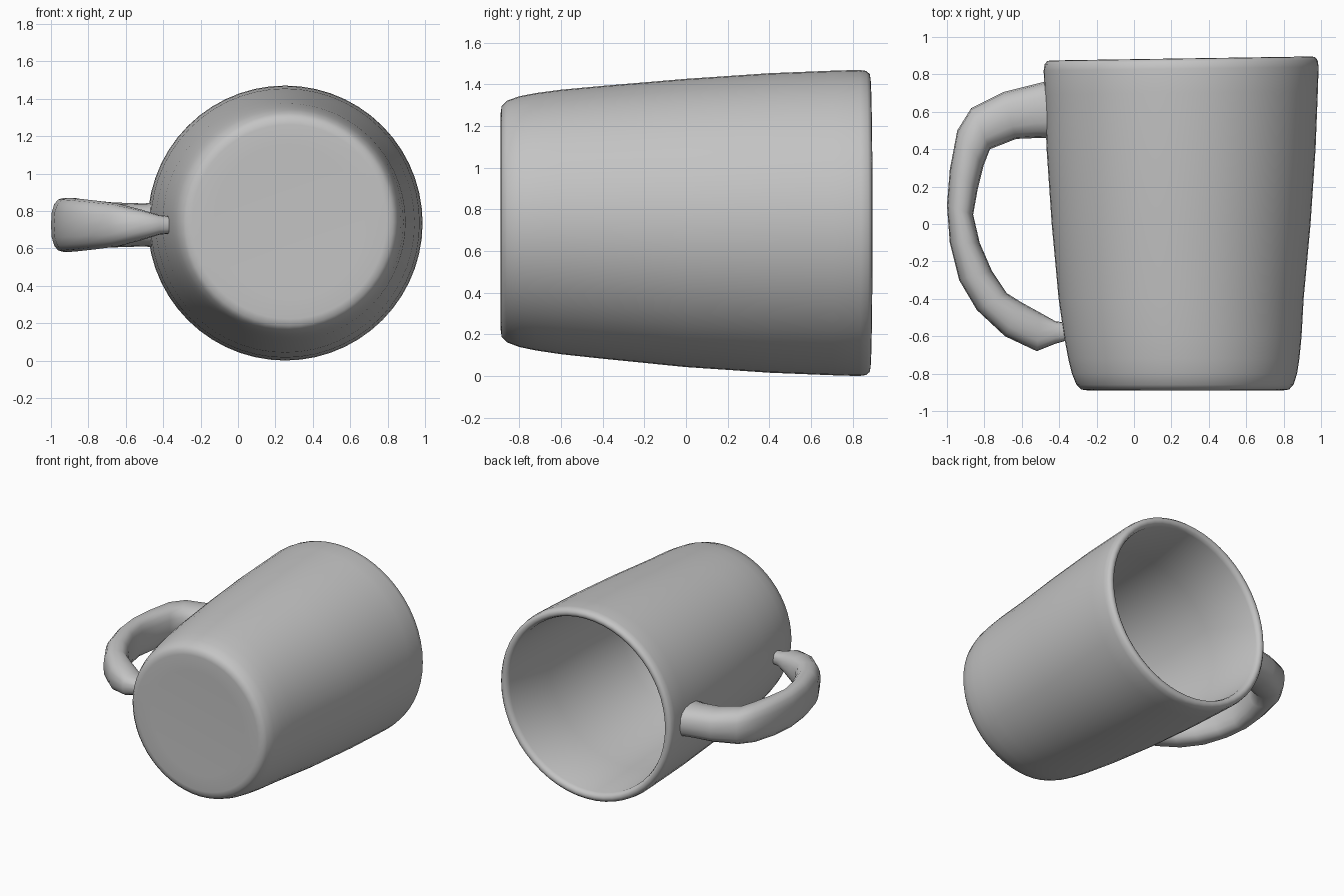
import bpy, bmesh, math
from mathutils import Vector

if "Cube" in bpy.data.objects:
    bpy.data.objects.remove(bpy.data.objects["Cube"])

clay = bpy.data.materials.new("grey clay")
clay.diffuse_color = (0.55, 0.55, 0.55, 1)
clay.use_nodes = True
clay.node_tree.nodes["Principled BSDF"].inputs["Base Color"].default_value = clay.diffuse_color


def loft(name, rings):
    """Skin a closed tube over a list of point rings, capping both ends."""
    bm = bmesh.new()
    loops = [[bm.verts.new(p) for p in ring] for ring in rings]
    n = len(loops[0])
    for a, b in zip(loops, loops[1:]):
        for i in range(n):
            j = (i + 1) % n
            bm.faces.new((a[i], a[j], b[j], b[i]))
    bm.faces.new(loops[0][::-1])
    bm.faces.new(loops[-1])
    bmesh.ops.recalc_face_normals(bm, faces=bm.faces)
    mesh = bpy.data.meshes.new(name)
    bm.to_mesh(mesh)
    bm.free()
    mesh.materials.append(clay)
    obj = bpy.data.objects.new(name, mesh)
    bpy.context.collection.objects.link(obj)
    bpy.ops.object.select_all(action='DESELECT')
    obj.select_set(True)
    bpy.context.view_layer.objects.active = obj
    return obj


# Cup: outside from the base to the rim, then back down the inside (y, radius)
profile = [(-0.885, 0.40), (-0.89, 0.52), (-0.885, 0.555), (-0.86, 0.58),
           (-0.80, 0.602), (-0.72, 0.618), (-0.60, 0.635), (-0.40, 0.655),
           (0.0, 0.692), (0.4, 0.719), (0.7, 0.731), (0.83, 0.735),
           (0.865, 0.73), (0.882, 0.715), (0.885, 0.695), (0.875, 0.677),
           (0.85, 0.667), (0.4, 0.653), (0.0, 0.628), (-0.4, 0.59),
           (-0.7, 0.55), (-0.77, 0.51), (-0.80, 0.44), (-0.805, 0.3)]


def cup_ring(y, r, sides=56):
    cx = 0.252 + 0.022 * max(0, (-y - 0.4) / 0.49)   # base leans slightly sideways
    cz = 0.735 + 0.008 * max(0, -y)
    ring = []
    for i in range(sides):
        a = 2 * math.pi * i / sides
        tilt = 0.012 * math.cos(a) * max(0, y)       # rim is not quite square
        ring.append((cx + r * math.cos(a), y + tilt, cz + r * math.sin(a)))
    return ring


cup = loft("cup", [cup_ring(y, r) for y, r in profile])
bpy.ops.object.shade_smooth_by_angle(angle=math.radians(50))

# Handle: outer xy, inner xy, middle height, half height
sections = [(-0.44, 0.77, -0.44, 0.46, 0.725, 0.12),
            (-0.50, 0.755, -0.51, 0.46, 0.725, 0.115),
            (-0.70, 0.705, -0.63, 0.455, 0.725, 0.12),
            (-0.87, 0.62, -0.77, 0.40, 0.73, 0.13),
            (-0.945, 0.50, -0.805, 0.31, 0.73, 0.14),
            (-0.985, 0.29, -0.835, 0.19, 0.725, 0.145),
            (-1.0, 0.10, -0.86, 0.05, 0.725, 0.145),
            (-0.985, -0.10, -0.825, -0.10, 0.725, 0.145),
            (-0.935, -0.30, -0.76, -0.25, 0.725, 0.14),
            (-0.84, -0.46, -0.68, -0.37, 0.725, 0.13),
            (-0.69, -0.60, -0.60, -0.42, 0.725, 0.115),
            (-0.52, -0.68, -0.50, -0.475, 0.725, 0.08),
            (-0.42, -0.64, -0.42, -0.52, 0.725, 0.052),
            (-0.35, -0.62, -0.35, -0.53, 0.725, 0.045)]


def handle_ring(ox, oy, ix, iy, z, h, sides=16):
    outer, inner = Vector((ox, oy, z)), Vector((ix, iy, z))
    mid, half = (outer + inner) / 2, (outer - inner) / 2
    ring = []
    for i in range(sides):
        a = 2 * math.pi * i / sides
        c, s = math.cos(a), math.sin(a)
        c = math.copysign(abs(c) ** 0.8, c)          # slightly squared oval
        s = math.copysign(abs(s) ** 0.8, s)
        ring.append(mid + half * c + Vector((0, 0, h * s)))
    return ring


handle = loft("handle", [handle_ring(*s) for s in sections])
bpy.ops.object.shade_smooth_by_angle(angle=math.radians(50))
